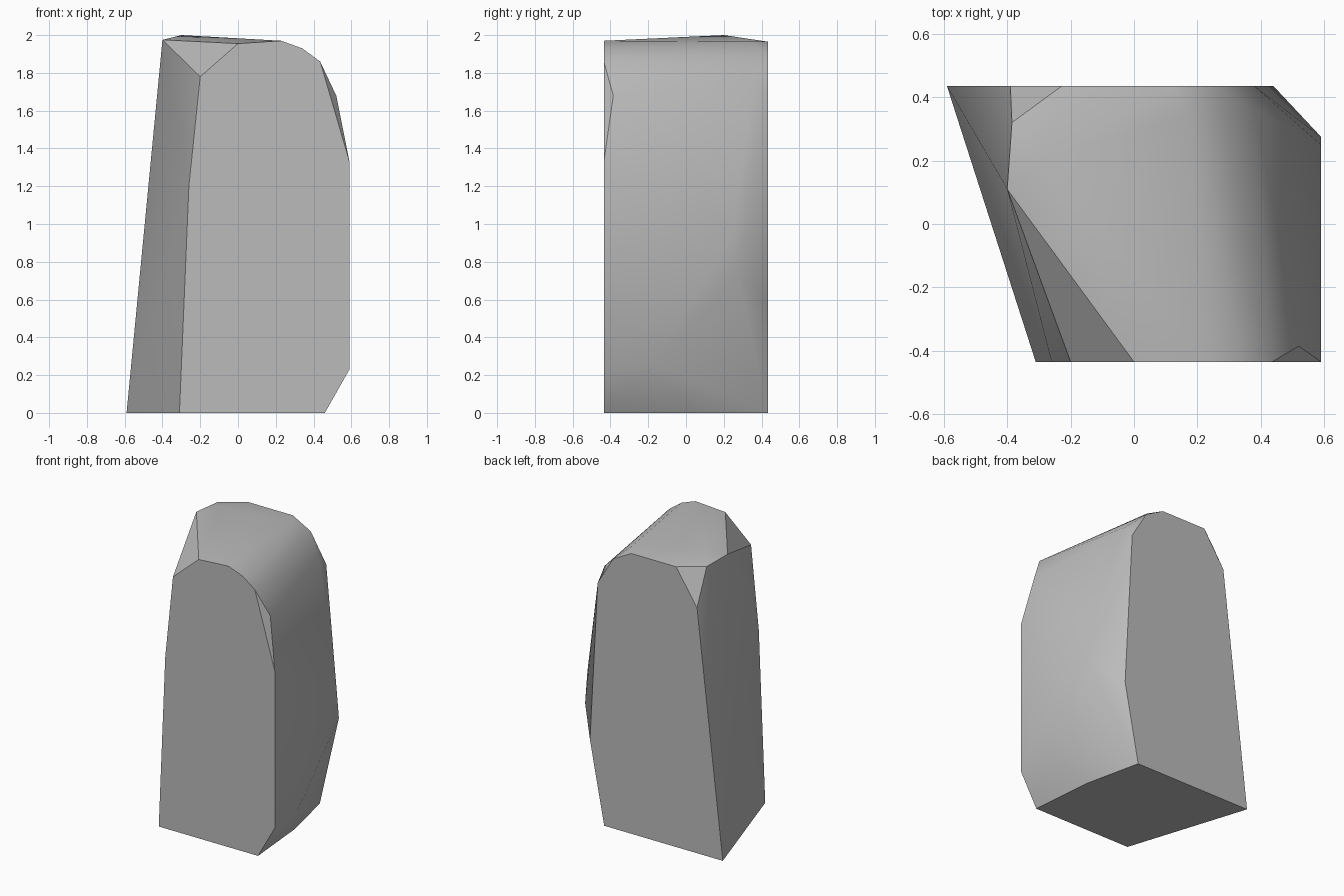
import bpy
import bmesh
import math

# Remove the default cube only
default_cube = bpy.data.objects.get("Cube")
if default_cube:
    bpy.data.objects.remove(default_cube, do_unlink=True)

HALF_DEPTH = 0.435

# Stone colour
stone_grey = bpy.data.materials.new("stone_grey")
stone_grey.use_nodes = True
colour = (0.5, 0.5, 0.5, 1.0)
stone_grey.diffuse_color = colour
shader = next(n for n in stone_grey.node_tree.nodes if n.type == "BSDF_PRINCIPLED")
shader.inputs["Base Color"].default_value = colour
shader.inputs["Roughness"].default_value = 0.9

# Cut outline of the front face, as x and z
front_outline = [
    (-0.31, 0), (0.46, 0), (0.59, 0.23), (0.59, 1.33), (0.435, 1.86),
    (0.34, 1.93), (0.23, 1.97), (0, 1.955), (-0.2, 1.78), (-0.26, 1.2),
]

# Cut outline of the back face, as x and z
back_outline = [
    (-0.59, 0), (0.33, 0), (0.44, 0.57), (0.38, 1.69), (0.26, 1.89),
    (0.12, 1.965), (-0.228, 1.965), (-0.39, 1.72),
]

# Chipped corners between the two faces, as x, y and z
right_chips = [
    (0.42, 0.03, 0), (0.59, -0.18, 0.26), (0.59, 0.275, 0.73),
    (0.59, 0.25, 0.94), (0.52, -0.385, 1.68), (0.38, 0.36, 1.78),
]
top_chips = [
    (-0.4, 0.11, 1.975), (-0.385, 0.32, 1.965),
    (-0.3, 0.2, 2), (0.18, 0.345, 1.965),
]


def place_outline(outline, depth):
    """Stand a flat outline upright at the given depth."""
    return [(x, depth, z) for x, z in outline]


def build_stone(name, points, material):
    """Wrap the points in a faceted skin and merge its flat faces."""
    bm = bmesh.new()
    for point in points:
        bm.verts.new(point)
    bmesh.ops.convex_hull(bm, input=bm.verts[:])
    loose = [v for v in bm.verts if not v.link_faces]
    bmesh.ops.delete(bm, geom=loose, context="VERTS")
    bmesh.ops.dissolve_limit(
        bm, angle_limit=math.radians(1), verts=bm.verts[:], edges=bm.edges[:]
    )
    bmesh.ops.recalc_face_normals(bm, faces=bm.faces[:])
    mesh = bpy.data.meshes.new(name)
    bm.to_mesh(mesh)
    bm.free()
    mesh.materials.append(material)
    stone = bpy.data.objects.new(name, mesh)
    bpy.context.collection.objects.link(stone)
    return stone


# Standing stone
stone_points = (
    place_outline(front_outline, -HALF_DEPTH)
    + place_outline(back_outline, HALF_DEPTH)
    + right_chips
    + top_chips
)
standing_stone = build_stone("standing_stone", stone_points, stone_grey)

# Soft shading over worn areas, crisp along the cuts
bpy.ops.object.select_all(action="DESELECT")
standing_stone.select_set(True)
bpy.context.view_layer.objects.active = standing_stone
bpy.ops.object.shade_smooth_by_angle(angle=math.radians(35))
